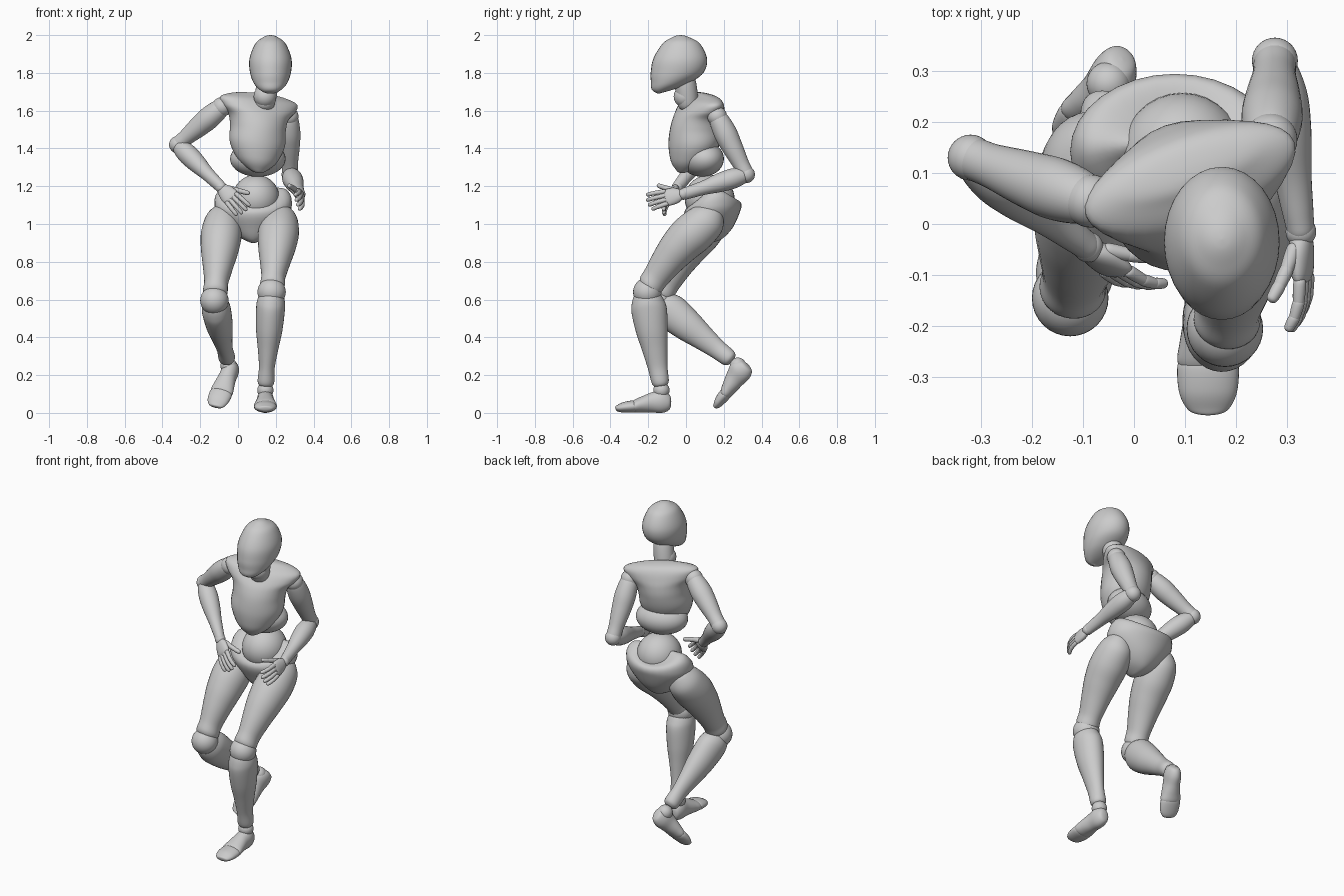
import bpy, math
from mathutils import Vector as V, Matrix

if "Cube" in bpy.data.objects:
    bpy.data.objects.remove(bpy.data.objects["Cube"])

SEG, STEP = 32, 6


def frame(a, b, front):
    """Local axes: z runs from a to b, -y points to the front."""
    z = (V(b) - V(a)).normalized()
    y = -V(front)
    y = (y - z * y.dot(z)).normalized()
    x = y.cross(z)
    m = Matrix((x, y, z)).transposed().to_4x4()
    m.translation = V(a)
    return m


def spline(p, q, r, s, t):
    return 0.5 * (2 * q + (r - p) * t + (2 * p - 5 * q + 4 * r - s) * t * t
                  + (3 * q - p - 3 * r + s) * t ** 3)


def loft(name, m, rings, saddle=0):
    """Smooth skin through rings (z, half width, front y, back y); saddle dips the top front and back."""
    keys = [(z, w * w, ((k - f) / 2) ** 2, (f + k) / 2) for z, w, f, k in rings]
    rows = []
    for i in range(len(keys) - 1):
        quad = [keys[max(i - 1, 0)], keys[i], keys[i + 1], keys[min(i + 2, len(keys) - 1)]]
        for j in range(STEP + (i == len(keys) - 2)):
            t = j / STEP
            rows.append([spline(*[k[c] for k in quad], t) for c in range(4)])
    verts, faces = [], []
    for z, w2, d2, c in rows:
        w, d = math.sqrt(max(w2, 1e-7)), math.sqrt(max(d2, 1e-7))
        dip = saddle * (z / rows[-1][0]) ** 3
        for k in range(SEG):
            a = 2 * math.pi * k / SEG
            verts.append(m @ V((w * math.cos(a), c + d * math.sin(a), z - dip * math.sin(a) ** 2)))
    for r in range(len(rows) - 1):
        for k in range(SEG):
            n = (k + 1) % SEG
            faces.append((r * SEG + k, r * SEG + n, (r + 1) * SEG + n, (r + 1) * SEG + k))
    faces.append(tuple(reversed(range(SEG))))
    faces.append(tuple(range((len(rows) - 1) * SEG, len(rows) * SEG)))
    me = bpy.data.meshes.new(name)
    me.from_pydata(verts, [], faces)
    me.shade_smooth()
    ob = bpy.data.objects.new(name, me)
    bpy.context.collection.objects.link(ob)
    return ob


def ball(name, c, r, rot=(0, 0, 0)):
    r = r if isinstance(r, tuple) else (r, r, r)
    bpy.ops.mesh.primitive_uv_sphere_add(segments=32, ring_count=20, location=c, rotation=rot)
    ob = bpy.context.object
    ob.name, ob.scale = name, r
    bpy.ops.object.shade_smooth()


def capsule(name, a, b, r0, r1, front=(0.3, -0.9, 0.2)):
    n = (V(b) - V(a)).length
    loft(name, frame(a, b, front), [(-r0 * .8, 0, 0, 0), (0, r0, -r0, r0),
                                    (n, r1, -r1, r1), (n + r1 * .8, 0, 0, 0)])


# Head and neck
loft("head", Matrix.Translation((.172, 0, 0)), [
    (1.69, 0, -.145, -.145), (1.702, .045, -.172, -.10), (1.745, .088, -.185, .015),
    (1.8, .108, -.187, .092), (1.87, .112, -.175, .112), (1.95, .083, -.128, .078),
    (1.985, .045, -.08, .025), (2.0, 0, -.03, -.03)])
capsule("neck", (.14, .01, 1.64), (.16, -.005, 1.76), .055, .055)
ball("neck_base", (.143, -.005, 1.675), .06)

# Torso
base, up, face = V((.075, .07, 1.27)), V((.1, .03, 1)), (.33, -.94, 0)
loft("chest", frame(base, base + up, face), [
    (0, 0, -.1, -.1), (.025, .06, -.135, -.03), (.08, .115, -.16, .05), (.16, .15, -.168, .1),
    (.24, .15, -.16, .12), (.30, .165, -.14, .12), (.345, .205, -.11, .11),
    (.385, .215, -.075, .095), (.412, .15, -.03, .07), (.425, 0, .01, .01)])
ball("lower_ribs", (.105, .085, 1.345), (.15, .112, .095), (0, 0, .3))
ball("abdomen", (.095, .125, 1.135), (.125, .132, .126))
loft("pelvis", frame((.08, .12, .90), (.08, .095, 1.2), (0, -1, 0)), [
    (0, 0, 0, 0), (.02, .055, -.06, .08), (.08, .13, -.09, .14), (.16, .195, -.115, .178),
    (.21, .205, -.11, .19), (.255, .195, -.075, .18), (.285, .16, -.03, .14), (.29, 0, .06, .06)],
    saddle=.07)

# Legs: thigh, knee, shin, ankle and foot
THIGH = [(-.09, 0, 0, 0), (-.065, .055, -.055, .06), (0, .094, -.1, .1), (.1, .108, -.125, .1),
         (.2, .1, -.125, .08), (.3, .082, -.11, .064), (.4, .064, -.088, .056),
         (.46, .065, -.078, .058), (.49, .045, -.05, .04), (.5, 0, 0, 0)]
SHIN = [(-.02, 0, 0, 0), (0, .055, -.065, .055), (.05, .074, -.09, .08), (.1, .076, -.098, .09),
        (.2, .07, -.09, .08), (.3, .055, -.072, .064), (.4, .042, -.055, .05),
        (.48, .044, -.046, .046), (.505, .03, -.03, .03), (.51, 0, 0, 0)]
FOOT = [(0, 0, -.03, -.03), (.012, .032, -.07, .015), (.05, .045, -.095, .03), (.1, .047, -.08, .028),
        (.15, .055, -.06, .028), (.19, .06, -.042, .028), (.21, .045, -.025, .015), (.215, 0, 0, 0)]
TOES = [(.175, 0, 0, 0), (.18, .045, -.025, .02), (.2, .06, -.036, .028), (.25, .057, -.028, .028),
        (.285, .04, -.012, .022), (.297, 0, 0, 0)]
LEGS = {
    "left": ((.223, .11, 1.02), (.178, -.205, .64), (.145, -.13, .12),
             (.145, -.078, .03), (.145, -.37, .03), (0, 0, 1)),
    "right": ((-.08, .13, 1.02), (-.125, -.145, .595), (-.05, .275, .25),
              (-.022, .345, .235), (-.122, .15, .035), (0, -.66, .75)),
}
for side, (hip, knee, ankle, heel, toe, top) in LEGS.items():
    ahead = (0, -1, .2) if side == "left" else (-.1, -1, -.8)
    loft(side + "_thigh", frame(hip, knee, (0, -1, .3)), THIGH)
    ball(side + "_knee", knee, .075)
    loft(side + "_shin", frame(knee, ankle, ahead), SHIN)
    ball(side + "_ankle", ankle, .043)
    loft(side + "_foot", frame(heel, toe, top), FOOT)
    loft(side + "_toes", frame(heel, toe, top), TOES)

# Arms: shoulder, upper arm, elbow and forearm
UPPER = [(-.03, 0, 0, 0), (-.02, .032, -.03, .03), (.02, .052, -.052, .052), (.09, .06, -.062, .06),
         (.16, .055, -.057, .054), (.25, .043, -.045, .043), (.31, .04, -.04, .04), (.33, 0, 0, 0)]
FORE = [(-.02, 0, 0, 0), (0, .036, -.036, .036), (.06, .053, -.054, .052), (.12, .051, -.052, .05),
        (.2, .038, -.038, .038), (.27, .03, -.033, .033), (.3, .026, -.03, .03), (.312, 0, 0, 0)]
ARMS = {
    "left": ((.268, .165, 1.57), (.276, .32, 1.262), (.327, -.015, 1.158),
             (.06, -1, -.2), (-.25, 0, 1), (1, 0, .25)),
    "right": ((-.085, .045, 1.62), (-.32, .13, 1.42), (-.09, -.045, 1.195),
              (.1, -.085, -.105), (.65, -.1, .6), (-.1, -1, .1)),
}


def stretch(rings, n):
    k = n / rings[-2][0]
    return [(z * k, *rest) for z, *rest in rings]


def hand(side, wrist, aim, thumb, back):
    """Palm, four bent fingers and a thumb; local y points to the palm."""
    m = frame(wrist, V(wrist) + V(aim), back)
    if m.to_3x3().col[0].dot(V(thumb)) < 0:
        m = m @ Matrix.Diagonal((-1, 1, 1, 1))
    loft(side + "_palm", m, [(0, 0, 0, 0), (.008, .026, -.02, .02), (.04, .042, -.022, .026),
                             (.08, .046, -.018, .022), (.1, .036, -.01, .012), (.104, 0, 0, 0)])

    def digit(name, p, angle, bend, spread, sizes, r):
        for i, n in enumerate(sizes):
            d = V((spread, math.sin(angle), math.cos(angle))).normalized()
            q = p + d * n
            capsule(f"{side}_{name}_{i + 1}", m @ p, m @ q, r, r * .88, back)
            p, angle, r = q, angle + bend, r * .94

    for i, k in enumerate((.94, 1, .96, .82)):
        digit("finger_%d" % (i + 1), V((.034 - .0225 * i, 0, .096)), .1, .22,
              .08 - .06 * i, (.042 * k, .033 * k, .024 * k), .0125)
    digit("thumb", V((.025, .01, .03)), .3, .1, .62, (.045, .036, .028), .0145)


for side, (shoulder, elbow, wrist, aim, thumb, back) in ARMS.items():
    ball(side + "_shoulder", shoulder, .052)
    n1, n2 = (V(elbow) - V(shoulder)).length, (V(wrist) - V(elbow)).length
    loft(side + "_upper_arm", frame(shoulder, elbow, (0, -1, .1)), stretch(UPPER, n1))
    ball(side + "_elbow", elbow, .045)
    loft(side + "_forearm", frame(elbow, wrist, (0, -.2, 1)), stretch(FORE, n2))
    ball(side + "_wrist", wrist, .03)
    hand(side, wrist, aim, thumb, back)
